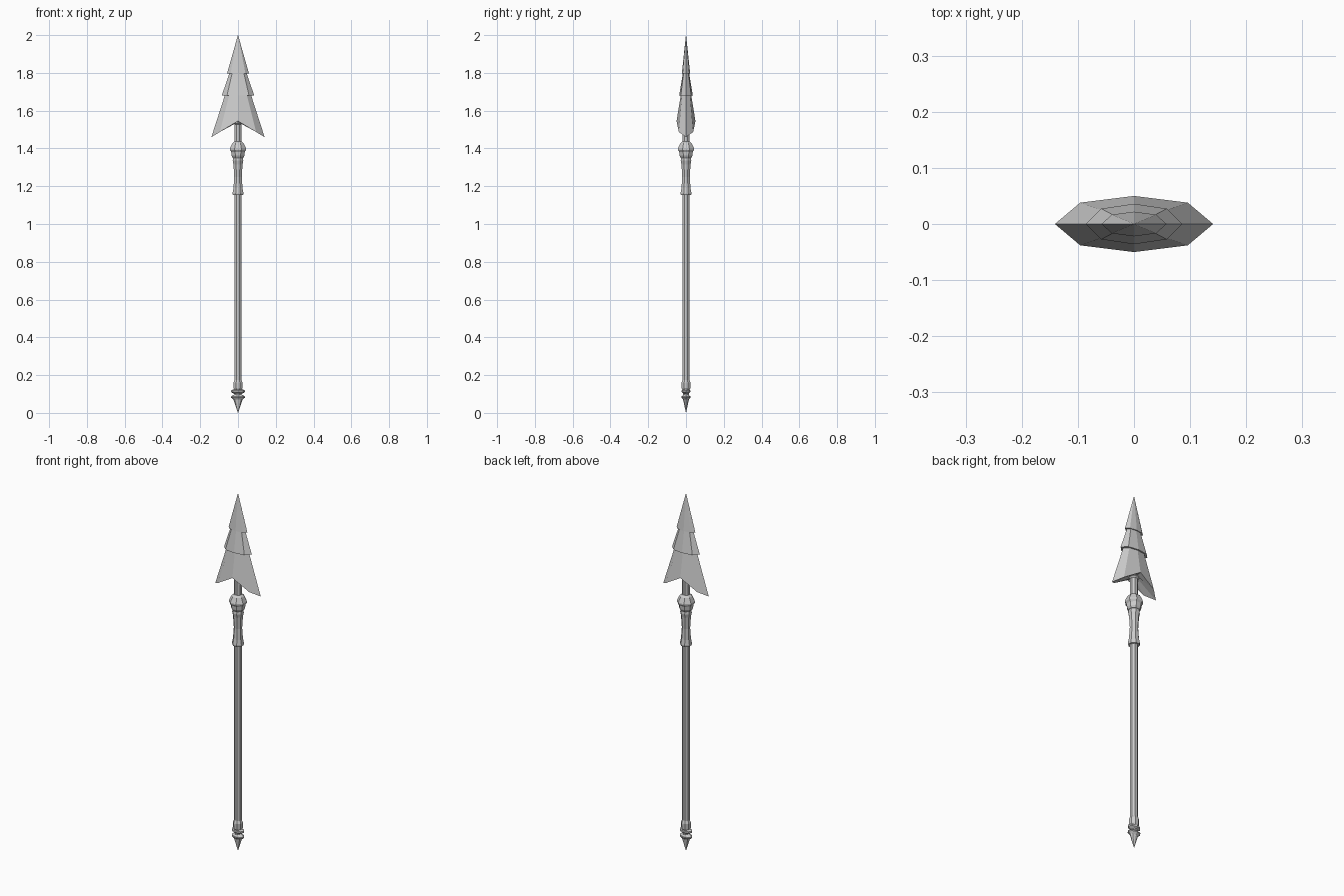
import bpy, math

if "Cube" in bpy.data.objects:
    bpy.data.objects.remove(bpy.data.objects["Cube"])


def loft(name, rings):
    """Skin equal-length rings of points, capping both ends."""
    n = len(rings[0])
    verts = [p for r in rings for p in r]
    faces = [(i * n + j, i * n + (j + 1) % n, (i + 1) * n + (j + 1) % n, (i + 1) * n + j)
             for i in range(len(rings) - 1) for j in range(n)]
    last = (len(rings) - 1) * n
    faces += [tuple(reversed(range(n))), tuple(range(last, last + n))]
    mesh = bpy.data.meshes.new(name)
    mesh.from_pydata(verts, [], faces)
    ob = bpy.data.objects.new(name, mesh)
    bpy.context.collection.objects.link(ob)
    return ob


def turned(name, profile, flat=1.0, offset=0.5):
    """Eight-sided turned part; profile is (half width, z) from bottom to top."""
    k = 1 / math.cos(math.pi / 8) if offset else 1
    return loft(name, [[(r * k * math.cos(math.tau * (j + offset) / 8),
                         r * k * flat * math.sin(math.tau * (j + offset) / 8), z)
                        for j in range(8)] for r, z in profile])


def blade_ring(w, d, z, drop=0.0):
    """Flattened octagon with knife edges at +-x; drop lowers the outer corners."""
    unit = [(1, 0), (.68, .76), (0, 1), (-.68, .76),
            (-1, 0), (-.68, -.76), (0, -1), (.68, -.76)]
    return [(w * x, d * y, z - drop * abs(x)) for x, y in unit]


# Stepped, barbed spear head
loft("spear_head", [
    blade_ring(.022, .018, 1.54),
    blade_ring(.141, .050, 1.545, .085),
    blade_ring(.070, .028, 1.68),
    blade_ring(.086, .036, 1.68),
    blade_ring(.046, .017, 1.797),
    blade_ring(.058, .022, 1.797),
    blade_ring(.0005, .0005, 2.0),
])

# Neck with small collar under the head
turned("neck", [(.018, 1.42), (.018, 1.528), (.025, 1.535), (.02, 1.55)])

# Knob above the grip
turned("knob", [(.028, 1.35), (.034, 1.362), (.036, 1.382), (.043, 1.393),
                (.043, 1.40), (.03, 1.428), (.018, 1.437)])

# Waisted grip
turned("grip", [(.027, 1.153), (.029, 1.162), (.024, 1.19), (.020, 1.25),
                (.024, 1.315), (.028, 1.335), (.025, 1.355)])

# Long shaft
turned("shaft", [(.018, .12), (.018, 1.17)])

# Butt socket
turned("butt_socket", [(.018, .12), (.023, .13), (.024, .16), (.018, .175)])

# Two flattened rings and the bottom spike
turned("butt_ring", [(.018, .10), (.037, .11), (.037, .119), (.02, .127)], .62, 0)
turned("butt_core", [(.015, .08), (.015, .125)])
turned("butt_spike", [(.0005, 0), (.024, .07), (.037, .081), (.037, .087), (.016, .10)], .64, 0)
